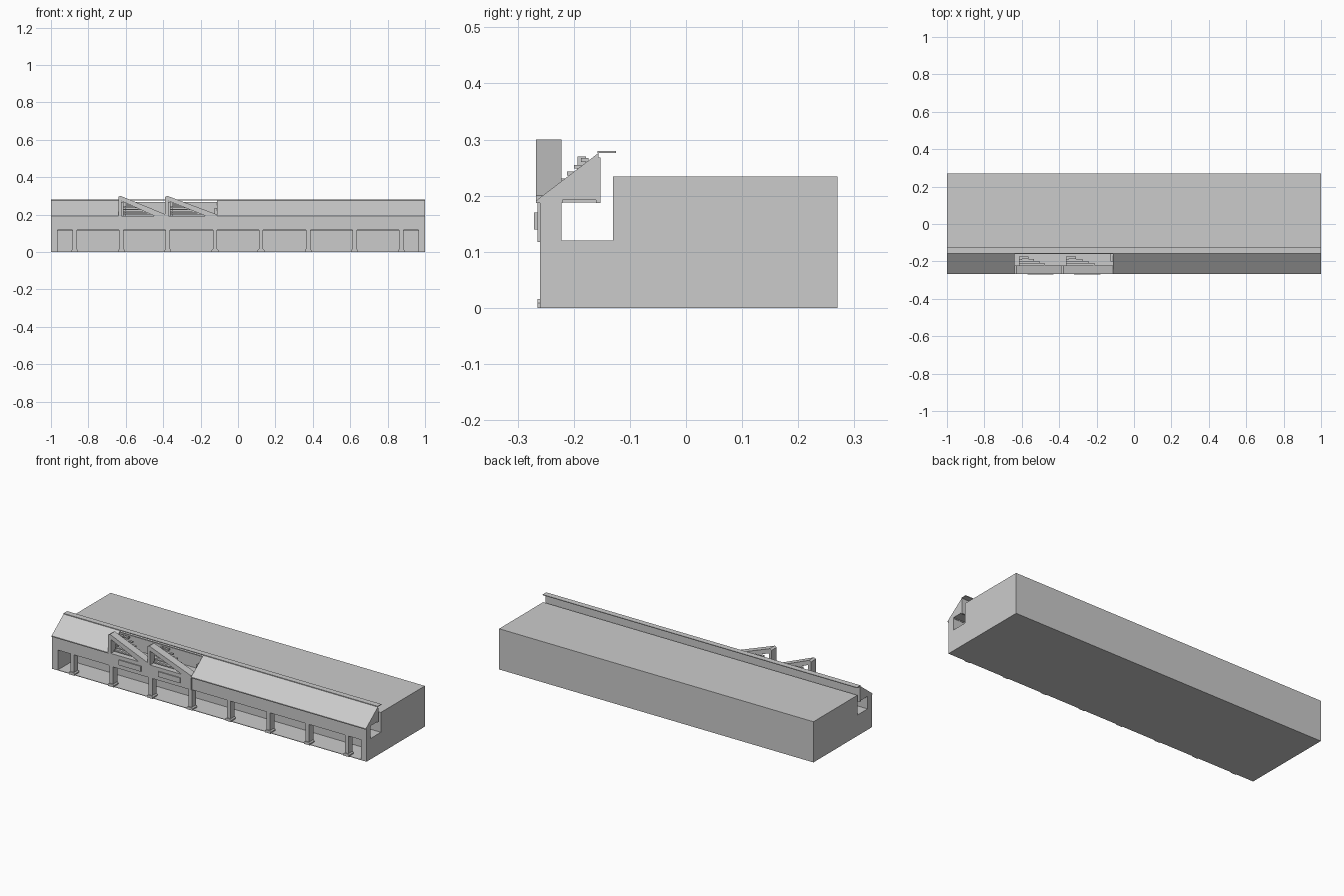
import bpy

if "Cube" in bpy.data.objects:
    bpy.data.objects.remove(bpy.data.objects["Cube"], do_unlink=True)

GREY = (0.6, 0.6, 0.6, 1)
grey = bpy.data.materials.new("pale_grey")
grey.use_nodes = True
grey.diffuse_color = GREY
grey.node_tree.nodes["Principled BSDF"].inputs["Base Color"].default_value = GREY


def prism(name, profile, start, end, axis="x"):
    """Extrude a 2D outline (y,z along x, or x,z along y)."""
    n = len(profile)
    if axis == "x":
        place = lambda t, p: (t, p[0], p[1])
    else:
        place = lambda t, p: (p[0], t, p[1])
    verts = [place(t, p) for t in (start, end) for p in profile]
    faces = [tuple(range(n)), tuple(range(2 * n - 1, n - 1, -1))]
    faces += [(i, i + n, (i + 1) % n + n, (i + 1) % n) for i in range(n)]
    mesh = bpy.data.meshes.new(name)
    mesh.from_pydata(verts, [], faces)
    if axis == "x":
        mesh.flip_normals()
    # Make every outline face outward whichever way it was listed
    area = sum(profile[i][0] * profile[(i + 1) % n][1]
               - profile[(i + 1) % n][0] * profile[i][1] for i in range(n))
    if (area > 0) == (axis == "x"):
        mesh.flip_normals()
    mesh.materials.append(grey)
    obj = bpy.data.objects.new(name, mesh)
    bpy.context.collection.objects.link(obj)
    return obj


def box(name, x0, x1, y0, y1, z0, z1):
    return prism(name, [(y0, z0), (y1, z0), (y1, z1), (y0, z1)], x0, x1)


FRONT, INNER, BACK = -0.26, -0.222, -0.13
EAVE, RIDGE = 0.192, 0.276
CUT_L, CUT_R = -0.64, -0.112

# Main hall and arcade
box("main_hall", -1, 1, BACK, 0.27, 0, 0.234)
box("arcade_floor", -1, 1, FRONT, BACK, 0, 0.003)
box("arcade_ceiling", -1, 1, INNER, BACK, 0.115, 0.12)
box("upper_front_wall", -1, 1, FRONT, INNER, 0.117, 0.19)
box("eave_board", -1, 1, -0.267, -0.22, 0.187, EAVE)

for side in (-1, 1):
    a, b = sorted((side * 0.964, side))
    box("end_wall", a, b, FRONT, BACK, 0, 0.12)
    for cx in (0.123, 0.375, 0.6235, 0.873):
        c = side * cx
        box("pier", c - 0.0115, c + 0.0115, FRONT, INNER, 0, 0.12)
        prism("pier_base", [(c - 0.018, 0), (c + 0.018, 0), (c + 0.018, 0.009),
                            (c + 0.012, 0.016), (c - 0.012, 0.016),
                            (c - 0.018, 0.009)], -0.265, INNER, "y")

# Roof on both sides of the gable bays, with the rear parapet and ridge cap
roof = [(-0.266, EAVE), (-0.156, EAVE), (-0.156, RIDGE)]
prism("roof_right", roof, -1, CUT_L)
prism("roof_left", roof, CUT_R, 1)
box("rear_parapet", -1, 1, -0.16, -0.152, 0.187, 0.268)
box("ridge_cap", -1, 1, -0.158, -0.125, RIDGE, 0.28)
box("bay_deck", CUT_L, CUT_R, INNER, -0.156, 0.188, EAVE)
box("bay_facing", CUT_L, CUT_R, -0.265, FRONT, 0.117, EAVE)
box("bay_stop", -0.126, CUT_R, -0.2, -0.16, EAVE, 0.235)

# Two sawtooth gables with stepped bars behind
for left, right in ((-0.64, -0.386), (-0.39, -0.112)):
    prism("gable_beam", [(left, EAVE), (left + 0.018, EAVE),
                         (left + 0.018, 0.272), (right - 0.06, EAVE),
                         (right, EAVE), (right, 0.2), (left + 0.012, 0.3),
                         (left, 0.294)], -0.267, INNER, "y")
    for i in range(6):
        z = 0.2 + i * 0.012
        y = -0.25 + i * 0.0125
        reach = left + 0.03 + (right - left - 0.06) * (1 - i / 6.5)
        box("stepped_bar", left + 0.026, reach, y, y + 0.014, z, z + 0.007)
    box("bar_block", left + 0.026, left + 0.04, -0.193, -0.178, 0.19, 0.27)

# Raised panels on the wall under the gables
for c in (-0.5, -0.25):
    box("wall_panel", c - 0.07, c + 0.07, -0.271, -0.264, 0.14, 0.17)
